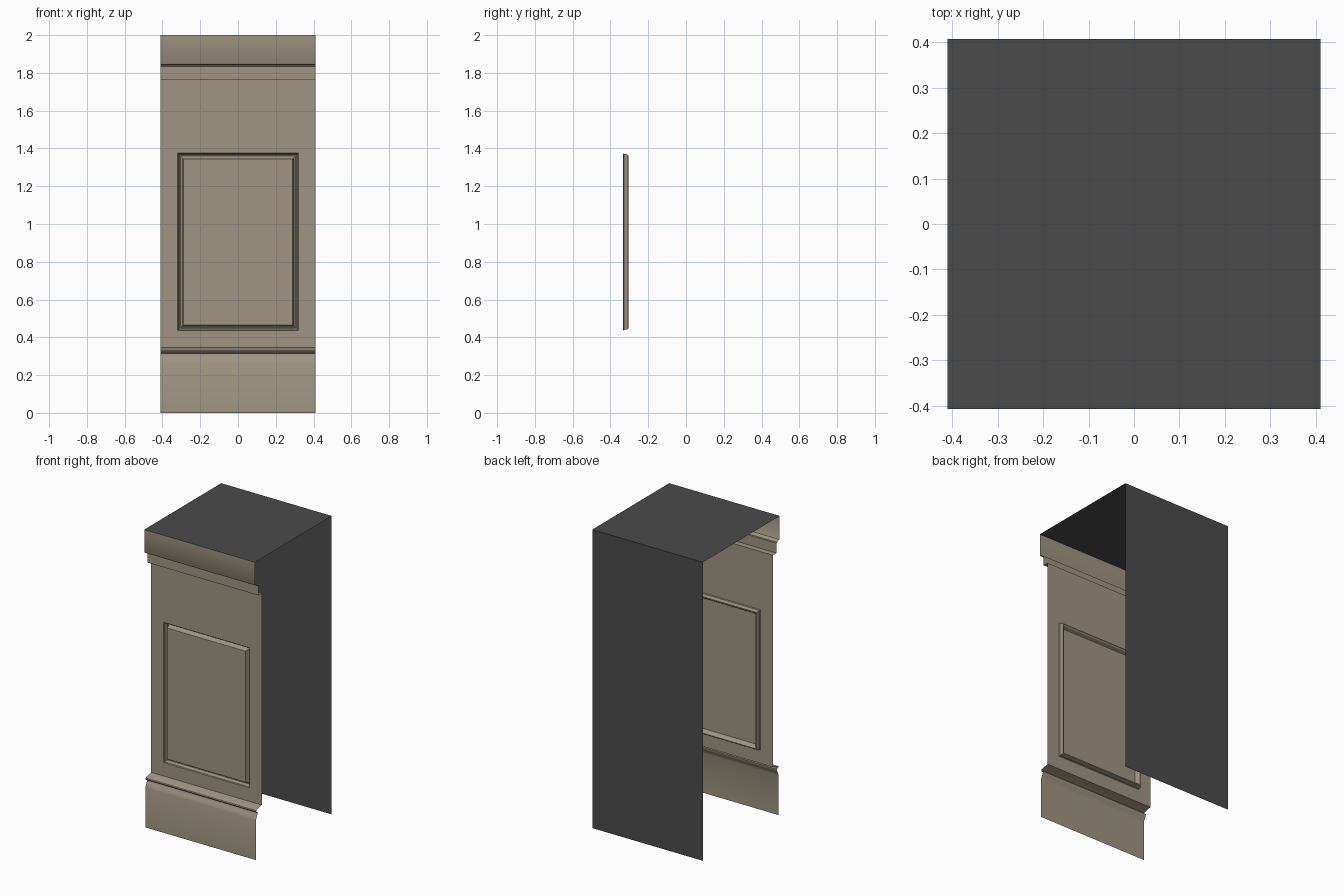
import bpy, bmesh

if "Cube" in bpy.data.objects:
    bpy.data.objects.remove(bpy.data.objects["Cube"])

HX, HY, H = 0.41, 0.407, 2.0
FACE_Y = -0.333          # plane of the main front board
Z_LO, Z_HI = 0.345, 1.765


def material(name, rgb):
    m = bpy.data.materials.new(name)
    m.diffuse_color = (*rgb, 1)
    m.use_nodes = True
    m.node_tree.nodes["Principled BSDF"].inputs["Base Color"].default_value = m.diffuse_color
    return m


TAN = material("tan_paint", (0.35, 0.30, 0.225))
DARK = material("dark_grey", (0.07, 0.07, 0.07))


def finish(name, bm, mat):
    bmesh.ops.remove_doubles(bm, verts=bm.verts, dist=1e-5)
    me = bpy.data.meshes.new(name)
    bm.to_mesh(me)
    bm.free()
    me.materials.append(mat)
    ob = bpy.data.objects.new(name, me)
    bpy.context.collection.objects.link(ob)
    bpy.ops.object.select_all(action='DESELECT')
    bpy.context.view_layer.objects.active = ob
    ob.select_set(True)
    bpy.ops.object.shade_smooth_by_angle(angle=0.6)
    return ob


def sheet(name, profile, mat):
    """Sweep a (y, z) profile, listed top to bottom, across the full width."""
    bm = bmesh.new()
    rows = [[bm.verts.new((x, y, z)) for x in (-HX, HX)] for y, z in profile]
    for a, b in zip(rows, rows[1:]):
        bm.faces.new((b[0], b[1], a[1], a[0]))
    return finish(name, bm, mat)


# Top cornice: tall fascia, small cove, second band
sheet("cornice", [(-HY, H), (-HY, 1.85), (-0.403, 1.844), (-0.391, 1.843),
                  (-0.385, 1.839), (-0.382, 1.832), (-0.371, 1.831),
                  (-0.371, Z_HI), (FACE_Y, Z_HI)], TAN)

# Skirting: sloped cap, rounded nose, undercut and curved top of the plinth
sheet("skirting", [(FACE_Y, Z_LO), (-0.383, 0.334), (-0.391, 0.330),
                   (-0.394, 0.324), (-0.390, 0.318), (-0.376, 0.315),
                   (-0.377, 0.306), (-0.382, 0.295), (-0.389, 0.283),
                   (-0.395, 0.265), (-0.395, 0)], TAN)

# Main front board with a moulded rectangular groove
bm = bmesh.new()
groove = [(0, FACE_Y), (0.004, -0.329), (0.006, -0.312), (0.010, -0.306),
          (0.015, -0.305), (0.020, -0.308), (0.025, -0.316), (0.027, -0.328),
          (0.031, FACE_Y)]
loops = [(HX, Z_LO, Z_HI, FACE_Y)]
loops += [(0.32 - d, 0.435 + d, 1.375 - d, y) for d, y in groove]
rings = [[bm.verts.new(p) for p in ((-w, y, lo), (w, y, lo), (w, y, hi), (-w, y, hi))]
         for w, lo, hi, y in loops]
for a, b in zip(rings, rings[1:]):
    for i in range(4):
        j = (i + 1) % 4
        bm.faces.new((a[i], a[j], b[j], b[i]))
bm.faces.new(rings[-1])
finish("front_board", bm, TAN)

# Flat top and back sheets (sides and underside stay open)
sheet("top_sheet", [(HY, H), (-HY, H)], DARK)
sheet("back_sheet", [(HY, 0), (HY, H)], DARK)
